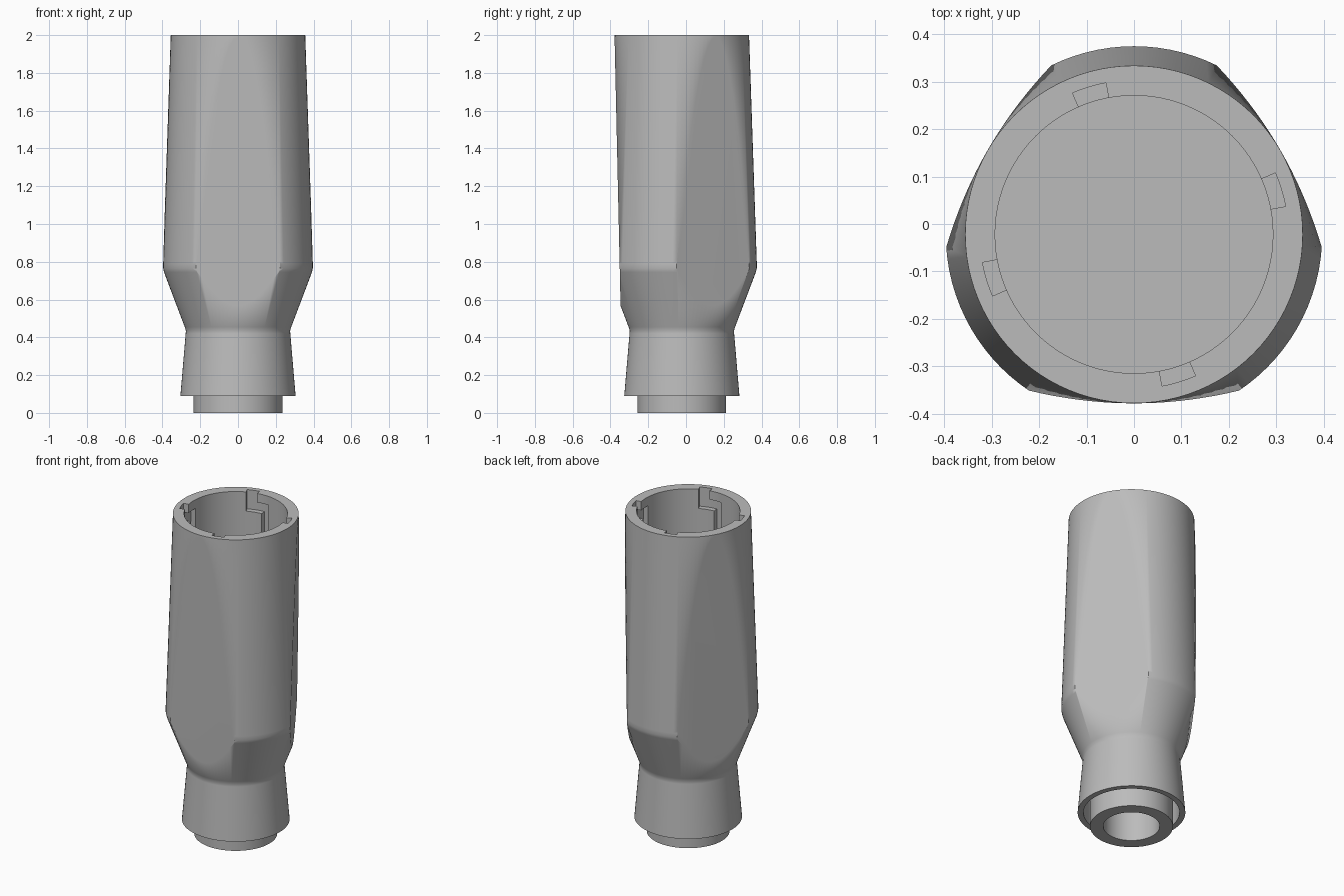
import bpy, bmesh
from math import radians, cos, sin, tau
from mathutils import Vector

cube = bpy.data.objects.get("Cube")
if cube:
    bpy.data.objects.remove(cube)

AXIS_Y = -0.022
SIDES = 96

grey = bpy.data.materials.new("plain grey")
grey.use_nodes = True
GREY = (0.5, 0.5, 0.5, 1)
grey.diffuse_color = GREY
grey.node_tree.nodes["Principled BSDF"].inputs["Base Color"].default_value = GREY


def make_object(name, bm):
    bmesh.ops.recalc_face_normals(bm, faces=bm.faces)
    mesh = bpy.data.meshes.new(name)
    bm.to_mesh(mesh)
    bm.free()
    mesh.materials.append(grey)
    obj = bpy.data.objects.new(name, mesh)
    obj.location.y = AXIS_Y
    bpy.context.collection.objects.link(obj)
    return obj


def lathe(profile):
    """Turn a profile of (radius, height) points, starting and ending on the axis."""
    bm = bmesh.new()
    verts = [bm.verts.new((r, 0, z)) for r, z in profile]
    edges = [bm.edges.new(pair) for pair in zip(verts, verts[1:])]
    bmesh.ops.spin(bm, geom=verts + edges, cent=(0, 0, 0), axis=(0, 0, 1),
                   angle=tau, steps=SIDES, use_merge=True)
    bmesh.ops.remove_doubles(bm, verts=bm.verts, dist=0.0003)
    return bm


def add_sector(bm, start, end, low, high, inner=0.27, outer=0.325):
    """Add a curved block between two angles (degrees) and two heights."""
    steps = 6
    rings = []
    for i in range(steps + 1):
        a = radians(start + (end - start) * i / steps)
        rings.append([bm.verts.new((r * cos(a), r * sin(a), z))
                      for r, z in ((inner, low), (outer, low), (outer, high), (inner, high))])
    for a, b in zip(rings, rings[1:]):
        for k in range(4):
            bm.faces.new((a[k], a[k - 1], b[k - 1], b[k]))
    bm.faces.new(rings[0])
    bm.faces.new(rings[-1])


# Hollow body: bore, plug, ring gap, collar, flare, tapered grip, top socket
bm = lathe([
    (0, 0.35), (0.16, 0.35), (0.16, 0), (0.235, 0), (0.235, 0.26), (0.272, 0.26),
    (0.272, 0.09), (0.305, 0.09), (0.277, 0.42), (0.276, 0.435), (0.282, 0.455),
    (0.392, 0.745), (0.397, 0.765), (0.397, 0.79), (0.356, 2.0),
    (0.293, 2.0), (0.293, 0.9), (0, 0.9)])

# Three slightly leaning flats cut into the grip
for angle in (-90, 30, 150):
    a = radians(angle)
    direction = Vector((cos(a), sin(a), 0))
    normal = (direction - Vector((0, 0, 0.0224))).normalized()
    cut = bmesh.ops.bisect_plane(
        bm, geom=bm.verts[:] + bm.edges[:] + bm.faces[:], dist=0.00001,
        plane_co=direction * 0.3565 + Vector((0, 0, 2)), plane_no=normal, clear_outer=True)
    rim = [e for e in cut["geom_cut"] if isinstance(e, bmesh.types.BMEdge) and e.is_boundary]
    bmesh.ops.holes_fill(bm, edges=rim, sides=0)
body = make_object("grip_body", bm)

# Four stepped locking slots: entry, sideways channel, long groove
cutters = []
for name, start, end, low, high in (("entry", -6.5, 6.5, 1.88, 2.1),
                                    ("channel", -21, 0, 1.88, 1.945),
                                    ("groove", -21, -12, 1.45, 1.92)):
    bm = bmesh.new()
    for k in range(4):
        turn = 17 + 90 * k
        add_sector(bm, turn + start, turn + end, low, high)
    cutters.append(make_object(name + "_cutter", bm))

bpy.context.view_layer.update()
bpy.context.view_layer.objects.active = body
body.select_set(True)
for cutter in cutters:
    mod = body.modifiers.new("slot", 'BOOLEAN')
    mod.operation = 'DIFFERENCE'
    mod.solver = 'EXACT'
    mod.object = cutter
    bpy.ops.object.modifier_apply(modifier=mod.name)
    bpy.data.objects.remove(cutter)

# Smooth shading with crisp rims and even flats
bpy.ops.object.shade_smooth_by_angle(angle=radians(35))
weighted = body.modifiers.new("even_normals", 'WEIGHTED_NORMAL')
weighted.keep_sharp = True
